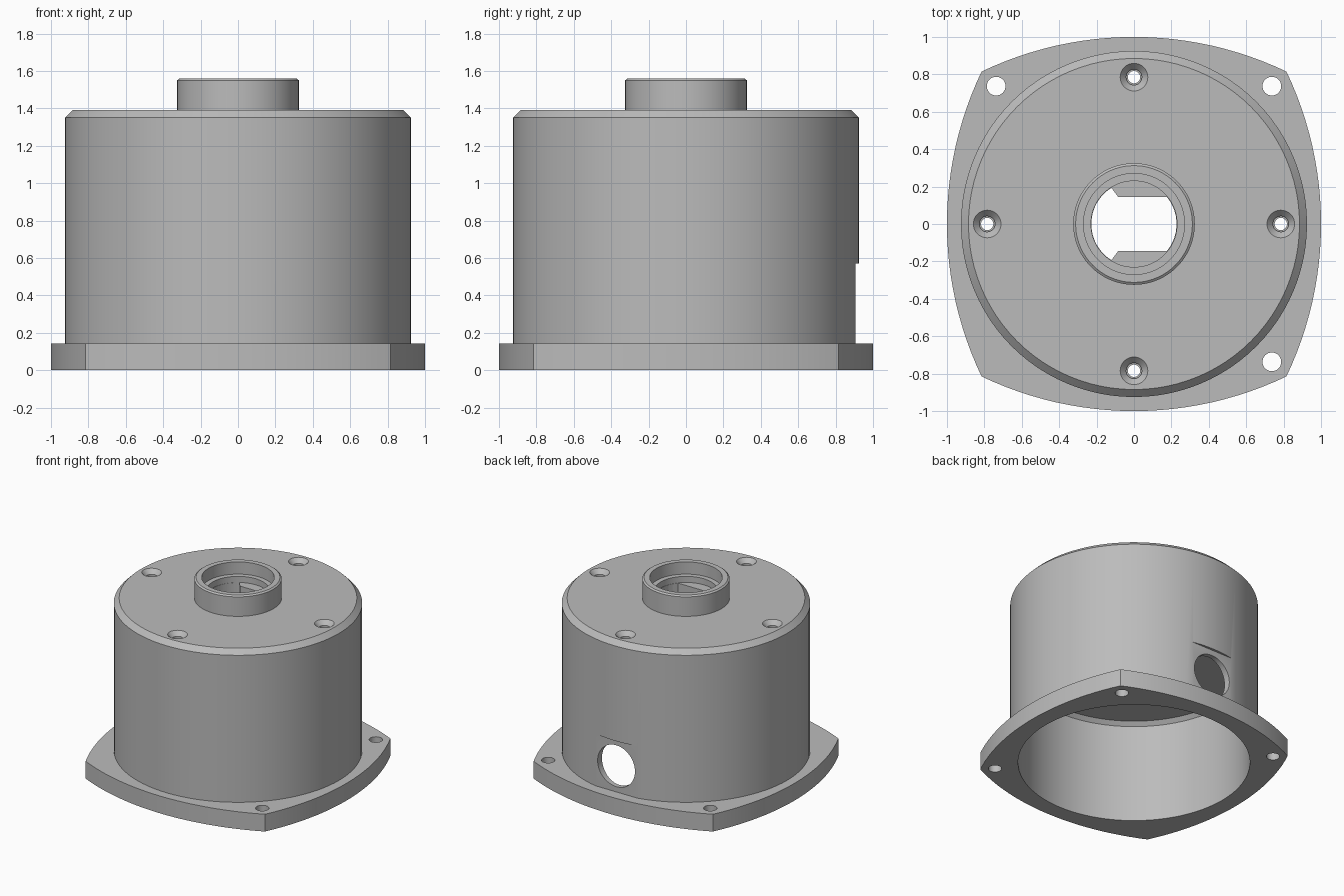
import bpy, bmesh, math
from mathutils import Matrix, Vector

cube = bpy.data.objects.get("Cube")
if cube:
    bpy.data.objects.remove(cube, do_unlink=True)

grey = bpy.data.materials.new("plain grey")
grey.use_nodes = True
colour = (0.5, 0.5, 0.5, 1)
grey.diffuse_color = colour
grey.node_tree.nodes["Principled BSDF"].inputs["Base Color"].default_value = colour


def to_object(name, bm):
    bmesh.ops.recalc_face_normals(bm, faces=bm.faces)
    mesh = bpy.data.meshes.new(name)
    bm.to_mesh(mesh)
    bm.free()
    mesh.materials.append(grey)
    obj = bpy.data.objects.new(name, mesh)
    bpy.context.collection.objects.link(obj)
    return obj


def lathe(name, profile, steps=96, matrix=Matrix()):
    """Solid of revolution about z; the profile starts and ends on the axis."""
    bm = bmesh.new()
    verts = [bm.verts.new((r, 0, z)) for r, z in profile]
    edges = [bm.edges.new(pair) for pair in zip(verts, verts[1:])]
    bmesh.ops.spin(bm, geom=verts + edges, cent=(0, 0, 0), axis=(0, 0, 1),
                   angle=math.tau, steps=steps)
    bmesh.ops.remove_doubles(bm, verts=bm.verts, dist=1e-5)
    bm.transform(matrix)
    return to_object(name, bm)


def cylinder(name, r, low, high, steps=48, matrix=Matrix()):
    return lathe(name, [(0, low), (r, low), (r, high), (0, high)], steps, matrix)


def prism(name, outline, low, high):
    bm = bmesh.new()
    face = bm.faces.new([bm.verts.new((x, y, low)) for x, y in outline])
    moved = bmesh.ops.extrude_face_region(bm, geom=[face])["geom"]
    bmesh.ops.translate(bm, vec=(0, 0, high - low),
                        verts=[v for v in moved if isinstance(v, bmesh.types.BMVert)])
    return to_object(name, bm)


def combine(target, tool, operation="DIFFERENCE"):
    """Apply a boolean and throw the tool away."""
    mod = target.modifiers.new("boolean", "BOOLEAN")
    mod.operation, mod.solver, mod.object = operation, "EXACT", tool
    graph = bpy.context.evaluated_depsgraph_get()
    mesh = bpy.data.meshes.new_from_object(target.evaluated_get(graph))
    target.modifiers.clear()
    target.data = mesh
    bpy.data.objects.remove(tool, do_unlink=True)


# Drum with a chamfered top and a raised collar
housing = lathe("housing", [(0, 0.05), (0.925, 0.05), (0.925, 1.35), (0.885, 1.39),
                            (0.325, 1.39), (0.325, 1.55), (0.312, 1.56), (0, 1.56)])

# Shallow flat on the back wall
flat = prism("flat_cutter", [(-0.4, 0.905), (0.4, 0.905), (0.4, 1.2), (-0.4, 1.2)], 0.1, 0.57)
combine(housing, flat)

# Base flange with four bowed sides meeting at corners
corner = 0.815
bow = 1 - corner
radius = (corner ** 2 + bow ** 2) / (2 * bow)
half = math.asin(corner / radius)
outline = []
for side in range(4):
    for i in range(24):
        a = half * (1 - i / 12)
        p = Vector((radius * math.sin(a), 1 - radius + radius * math.cos(a), 0))
        outline.append((Matrix.Rotation(side * math.pi / 2, 3, "Z") @ p)[:2])
combine(housing, prism("flange", outline, 0, 0.142), "UNION")

# Open inside with a chamfered ceiling
combine(housing, lathe("cavity_cutter", [(0, -0.1), (0.866, -0.1), (0.866, 0.81),
                                         (0.836, 0.84), (0, 0.84)]))

# Stepped bore in the collar
combine(housing, lathe("bore_cutter", [(0, 1.41), (0.23, 1.41), (0.23, 1.46),
                                       (0.27, 1.46), (0.27, 1.7), (0, 1.7)]))

# Keyed opening below the bore: a slot that flares to a round end
key_r, slot = 0.228, 0.145
right = math.sqrt(key_r ** 2 - slot ** 2)
key = []
start = math.asin(slot / key_r)
for i in range(9):
    a = start * (i / 4 - 1)
    key.append((key_r * math.cos(a), key_r * math.sin(a)))
key.append((-0.085, slot))
flare = math.radians(122)
for i in range(25):
    a = flare + (math.tau - 2 * flare) * i / 24
    key.append((key_r * math.cos(a), key_r * math.sin(a)))
key.append((-0.085, -slot))
combine(housing, prism("key_cutter", key, 0.7, 1.43))

# Countersunk screw holes in the lid and plain holes in the flange corners
for i in range(4):
    turn = Matrix.Rotation(i * math.pi / 2, 4, "Z")
    screw = [(0, 0.7), (0.033, 0.7), (0.033, 1.33), (0.042, 1.33),
             (0.042, 1.355), (0.074, 1.39), (0.074, 1.45), (0, 1.45)]
    combine(housing, lathe("screw_cutter", screw, 32, turn @ Matrix.Translation((0.785, 0, 0))))
    combine(housing, cylinder("corner_cutter", 0.05, -0.1, 0.3, 32,
                              turn @ Matrix.Translation((0.737, 0.737, 0))))

# Round cable hole through the back wall
aim = Matrix.Translation((0, 0, 0.355)) @ Matrix.Rotation(-math.pi / 2, 4, "X")
combine(housing, cylinder("cable_cutter", 0.17, 0.5, 1.2, 48, aim))

# Smooth curved walls, keep edges crisp
bpy.ops.object.select_all(action="DESELECT")
housing.select_set(True)
bpy.context.view_layer.objects.active = housing
bpy.ops.object.shade_smooth_by_angle(angle=math.radians(25))
